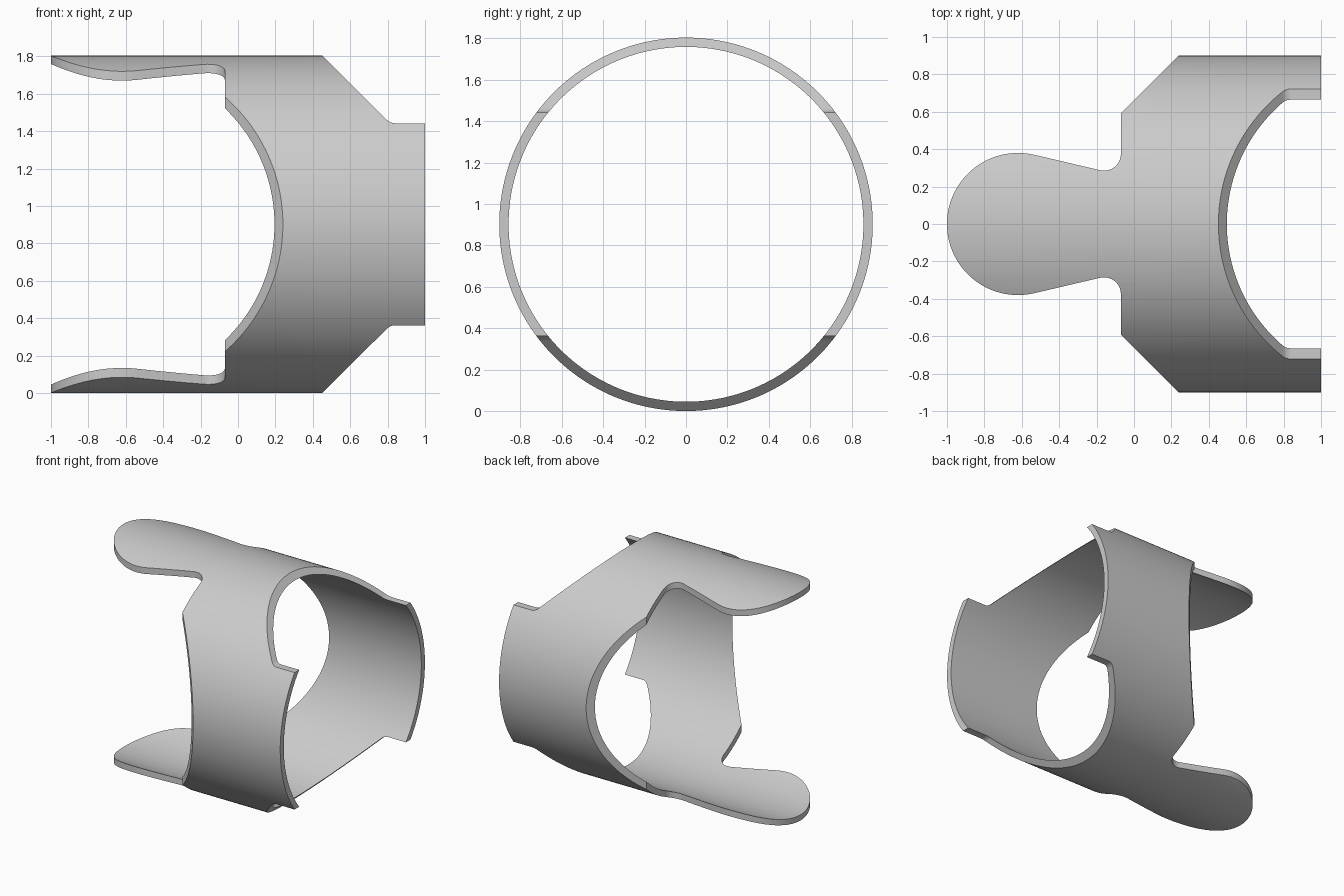
import bpy, bmesh
from math import sin, cos, radians, pi
from mathutils import Vector

if "Cube" in bpy.data.objects:
    bpy.data.objects.remove(bpy.data.objects["Cube"])

R, WALL, SEGS = 0.902, 0.045, 180


def arc(cx, cy, r, start, end, n=10):
    """Points on an arc, angles in degrees."""
    angles = [radians(start + (end - start) * i / n) for i in range(n + 1)]
    return [(cx + r * cos(a), cy + r * sin(a)) for a in angles]


def mirrored(half):
    """Close an upper half outline with its reflection below the x axis."""
    return half + [(u, -v) for u, v in reversed(half) if abs(v) > 1e-5]


def prism(name, outline, to_point, along):
    """Extrude a flat outline along a vector."""
    bm = bmesh.new()
    face = bm.faces.new([bm.verts.new(to_point(u, v)) for u, v in outline])
    ext = bmesh.ops.extrude_face_region(bm, geom=[face])
    moved = [e for e in ext["geom"] if isinstance(e, bmesh.types.BMVert)]
    bmesh.ops.translate(bm, verts=moved, vec=along)
    bmesh.ops.recalc_face_normals(bm, faces=bm.faces)
    mesh = bpy.data.meshes.new(name)
    bm.to_mesh(mesh)
    bm.free()
    ob = bpy.data.objects.new(name, mesh)
    bpy.context.collection.objects.link(ob)
    return ob


def tube(name, x0, x1):
    """Hollow cylinder lying along x."""
    bm = bmesh.new()
    rings = []
    for x, r in ((x0, R), (x1, R), (x1, R - WALL), (x0, R - WALL)):
        rings.append([bm.verts.new((x, r * cos(a), R + r * sin(a)))
                      for a in (2 * pi * i / SEGS for i in range(SEGS))])
    for k in range(4):
        a, b = rings[k], rings[(k + 1) % 4]
        for i in range(SEGS):
            j = (i + 1) % SEGS
            bm.faces.new((a[i], b[i], b[j], a[j]))
    bmesh.ops.recalc_face_normals(bm, faces=bm.faces)
    mesh = bpy.data.meshes.new(name)
    bm.to_mesh(mesh)
    bm.free()
    ob = bpy.data.objects.new(name, mesh)
    bpy.context.collection.objects.link(ob)
    return ob


sleeve = tube("sleeve", -1.1, 1.0)

# Plan outline: rounded tongue, filleted neck, shoulder and chamfer
plan = mirrored(
    arc(-0.62, 0, 0.38, 180, 76.5, 32)
    + arc(-0.16, 0.375, 0.09, 256.5, 360)
    + [(-0.07, 0.592), (0.24, R), (0.24, 1.2), (1.2, 1.2)])

# Side outline: full height, chamfered down to a narrow end strip
side = mirrored(
    [(-1.2, 1.0), (0.353, 1.0)]
    + arc(0.843, 0.61, 0.07, 225, 270)
    + [(1.2, 0.54)])

cutters = [
    prism("plan_cutter", plan, lambda u, v: (u, v, -0.5), Vector((0, 0, 3))),
    prism("side_cutter", side, lambda u, v: (u, -1.5, R + v), Vector((0, 3, 0))),
]
for c in cutters:
    mod = sleeve.modifiers.new(c.name, "BOOLEAN")
    mod.operation = "INTERSECT"
    mod.solver = "EXACT"
    mod.object = c

# Bake the cuts and drop the cutters
bpy.context.view_layer.update()
cut = sleeve.evaluated_get(bpy.context.evaluated_depsgraph_get())
baked = bpy.data.meshes.new_from_object(cut)
sleeve.modifiers.clear()
sleeve.data = baked
for c in cutters:
    bpy.data.objects.remove(c)

# Single plain grey finish
grey = bpy.data.materials.new("plain_grey")
grey.use_nodes = True
colour = (0.6, 0.6, 0.6, 1)
grey.diffuse_color = colour
grey.node_tree.nodes["Principled BSDF"].inputs["Base Color"].default_value = colour
sleeve.data.materials.clear()
sleeve.data.materials.append(grey)
for p in sleeve.data.polygons:
    p.material_index = 0

bpy.ops.object.select_all(action="DESELECT")
sleeve.select_set(True)
bpy.context.view_layer.objects.active = sleeve
bpy.ops.object.shade_smooth_by_angle(angle=radians(30))
